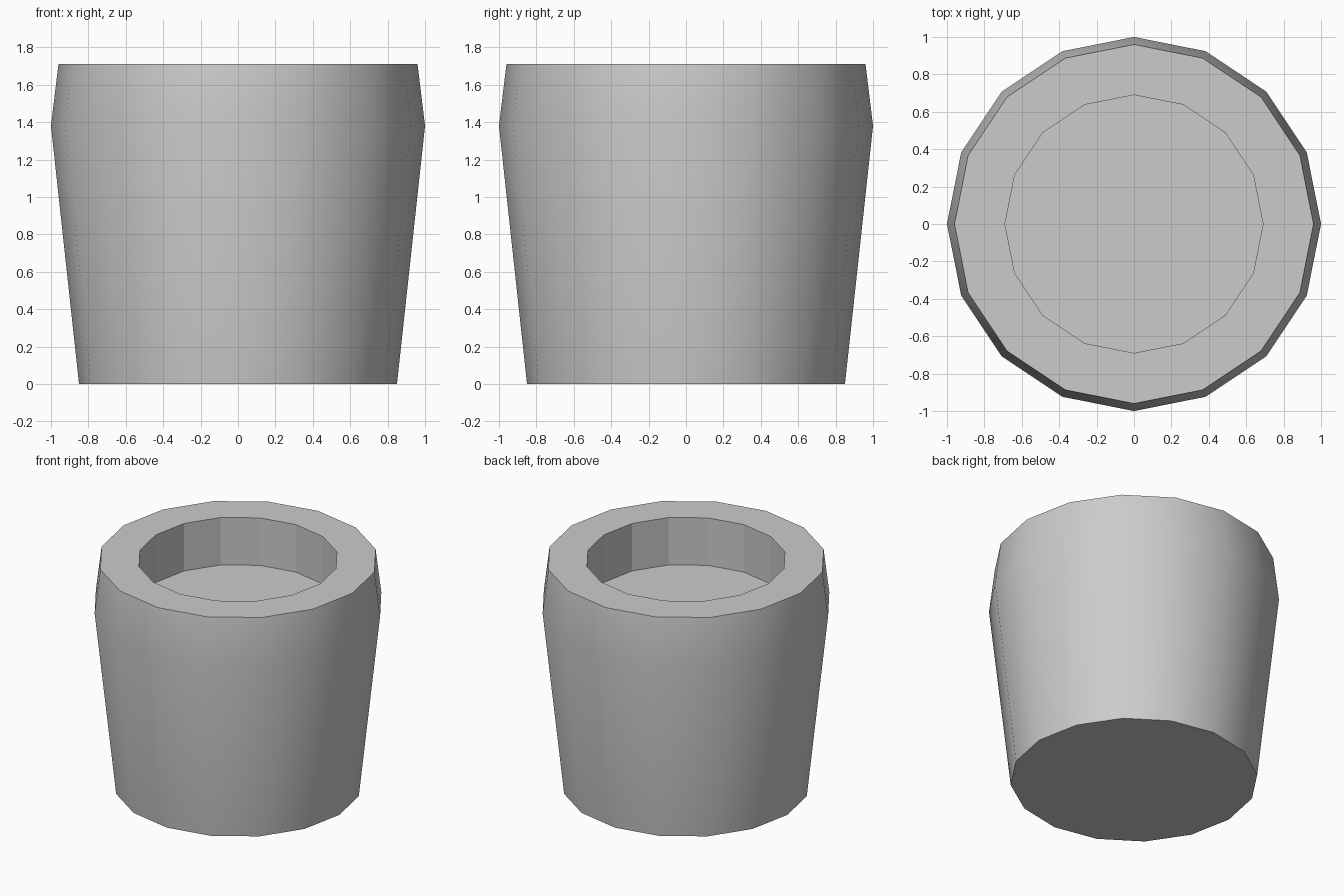
import bpy, bmesh
from math import sin, cos, pi, radians

if "Cube" in bpy.data.objects:
    bpy.data.objects.remove(bpy.data.objects["Cube"])

SIDES = 16
# radius, height: outer wall from the base up, over the rim, down into the recess
PROFILE = [(0.85, 0), (1.0, 1.38), (0.96, 1.71), (0.69, 1.71), (0.69, 1.35)]

bm = bmesh.new()
rings = [[bm.verts.new((r * cos(2 * pi * i / SIDES), r * sin(2 * pi * i / SIDES), z))
          for i in range(SIDES)] for r, z in PROFILE]

# walls and rim: only the outer wall is smooth, the recess stays faceted
for k, (low, high) in enumerate(zip(rings, rings[1:])):
    for i in range(SIDES):
        j = (i + 1) % SIDES
        face = bm.faces.new((low[i], low[j], high[j], high[i]))
        face.smooth = k < 2

# base and recess floor
bm.faces.new(rings[0][::-1])
bm.faces.new(rings[-1])

# keep edges sharp where the surface turns abruptly
bm.normal_update()
for edge in bm.edges:
    edge.smooth = edge.calc_face_angle(0) < radians(30)

mesh = bpy.data.meshes.new("tapered_cup")
bm.to_mesh(mesh)
bm.free()
cup = bpy.data.objects.new("tapered_cup", mesh)
bpy.context.collection.objects.link(cup)
